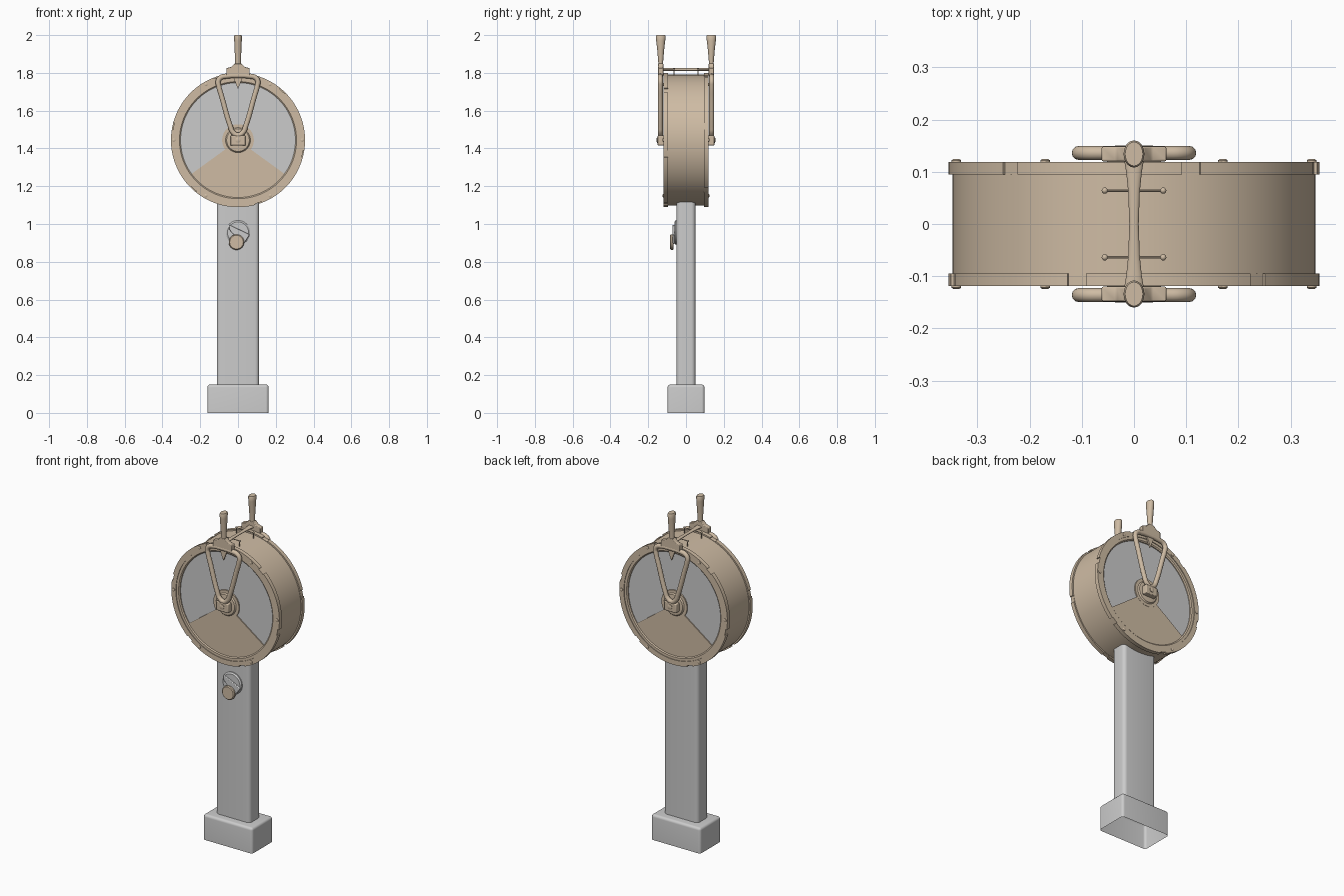
import bpy, bmesh, math
from math import sin, cos, radians, pi

if "Cube" in bpy.data.objects:
    bpy.data.objects.remove(bpy.data.objects["Cube"])

CZ = 1.444  # height of the drum axis
brass = bpy.data.materials.new("brass")
brass.diffuse_color = (0.62, 0.50, 0.37, 1)
brass.use_nodes = True
brass.node_tree.nodes["Principled BSDF"].inputs["Base Color"].default_value = brass.diffuse_color


def finish(name, bm, mat=None):
    bmesh.ops.recalc_face_normals(bm, faces=bm.faces)
    me = bpy.data.meshes.new(name)
    bm.to_mesh(me)
    bm.free()
    ob = bpy.data.objects.new(name, me)
    bpy.context.collection.objects.link(ob)
    if mat:
        me.materials.append(mat)
    return ob


def both_sides(ob):
    """Repeat a front part on the back, turned half way round."""
    back = ob.copy()
    back.name = "back_" + ob.name
    back.rotation_euler.z = pi
    bpy.context.collection.objects.link(back)
    return ob


def bridge(name, rings, mat, closed=False, caps=True):
    """Skin a list of equally sized vertex rings."""
    bm = bmesh.new()
    vs = [[bm.verts.new(p) for p in r] for r in rings]
    n = len(vs[0])
    for a, b in zip(vs, vs[1:] + vs[:1] if closed else vs[1:]):
        for i in range(n):
            j = (i + 1) % n
            bm.faces.new((a[i], a[j], b[j], b[i]))
    if caps and not closed:
        bm.faces.new(vs[0])
        bm.faces.new(vs[-1])
    return finish(name, bm, mat)


def prism(name, pts, y0, y1, mat=None, bevel=0):
    ob = bridge(name, [[(x, y, z) for x, z in pts] for y in (y0, y1)], mat)
    if bevel:
        m = ob.modifiers.new("bevel", 'BEVEL')
        m.width, m.segments = bevel, 2
    return ob


def lathe(name, prof, mat=None, cx=0, cz=CZ, n=96, closed=False):
    """Turn (radius, y) points round an axis parallel to y."""
    rings = [[(cx + r * cos(2 * pi * i / n), y, cz + r * sin(2 * pi * i / n))
              for i in range(n)] for r, y in prof]
    return bridge(name, rings, mat, closed)


def sector(r0, r1, a0, a1, n=48):
    ang = [radians(a0 + (a1 - a0) * i / n) for i in range(n + 1)]
    return ([(r1 * cos(a), CZ + r1 * sin(a)) for a in ang] +
            [(r0 * cos(a), CZ + r0 * sin(a)) for a in reversed(ang)])


def rounded_box(name, x, y, z0, z1, r, open_bottom=False, round_top=False):
    bm = bmesh.new()
    bmesh.ops.create_cube(bm, size=1)
    for v in bm.verts:
        v.co = (v.co.x * 2 * x, v.co.y * 2 * y, z1 if v.co.z > 0 else z0)
    edges = [e for e in bm.edges if abs(e.verts[0].co.z - e.verts[1].co.z) > 0.01
             or (round_top and e.verts[0].co.z > z1 - 0.01)]
    bmesh.ops.bevel(bm, geom=edges, offset=r, segments=5, profile=0.5, affect='EDGES')
    if open_bottom:
        bmesh.ops.delete(bm, geom=[f for f in bm.faces if f.calc_center_median().z < z0 + 1e-4],
                         context='FACES_ONLY')
    return finish(name, bm)


# pedestal
rounded_box("base", 0.162, 0.098, 0, 0.15, 0.015, True, True)
rounded_box("column", 0.112, 0.05, 0.14, 1.13, 0.022)

# drum
lathe("drum", [(0.347, -0.1), (0.347, 0.1)], brass)

# notched flange: six shallow gaps round the rim
outline = []
for k in range(6):
    s = 60 * k + 45
    outline += [(s, 0.349), (s + 3, 0.349), (s + 6, 0.349)]
    outline += [(s + 6.02 + 53.96 * i / 18, 0.355) for i in range(19)]
rings = []
for a, ro in outline:
    c, s = cos(radians(a)), sin(radians(a))
    rings.append([(r * c, y, CZ + r * s) for r, y in
                  ((ro, -0.119), (ro, -0.095), (0.325, -0.095), (0.325, -0.119))])
both_sides(bridge("flange", rings, brass, closed=True))
both_sides(lathe("bezel", [(0.327, -0.098), (0.327, -0.115), (0.31, -0.115),
                           (0.304, -0.11), (0.304, -0.098)], brass, closed=True))

# dial faces
both_sides(prism("dial_glass", sector(0.07, 0.306, -36, 216), -0.104, -0.099))
both_sides(prism("dial_plate", sector(0.01, 0.306, 216, 324), -0.11, -0.099, brass))
both_sides(lathe("hub_ring", [(0.084, -0.099), (0.084, -0.111), (0.066, -0.111),
                              (0.06, -0.118), (0.045, -0.12)], brass, n=48))

# flange bolts
for k in range(6):
    a = radians(60 * k)
    both_sides(lathe("bolt", [(0.009, -0.118), (0.009, -0.122), (0.006, -0.124)], brass,
                     0.34 * cos(a), CZ + 0.34 * sin(a), 12))

# lever pivot block and looped lever arm
both_sides(prism("pivot_block", [(-0.04, 1.415), (0.04, 1.415), (0.04, 1.468), (-0.04, 1.468)],
                 -0.15, -0.115, brass, 0.004))
both_sides(lathe("pivot_cap", [(0.014, -0.148), (0.014, -0.153), (0.01, -0.155)], brass, n=20))
half = [(0.06, 1.783), (0.092, 1.775), (0.105, 1.755), (0.103, 1.735), (0.085, 1.67),
        (0.04, 1.515), (0.028, 1.487)]
path = [(0, 1.786)] + half + [(0, 1.47)] + [(-x, z) for x, z in reversed(half)]
cu = bpy.data.curves.new("lever_loop", 'CURVE')
cu.dimensions = '3D'
cu.bevel_depth, cu.bevel_resolution, cu.resolution_u = 0.0135, 4, 5
sp = cu.splines.new('BEZIER')
sp.bezier_points.add(len(path) - 1)
for p, (x, z) in zip(sp.bezier_points, path):
    p.co = (x, -0.136, z)
    p.handle_left_type = p.handle_right_type = 'AUTO'
sp.use_cyclic_u = True
cu.materials.append(brass)
loop = bpy.data.objects.new("lever_loop", cu)
bpy.context.collection.objects.link(loop)
both_sides(loop)

# indicator pointer and shoulder under the grip
both_sides(prism("pointer", [(-0.028, 1.785), (0.028, 1.785), (0, 1.715)], -0.138, -0.128, brass))
shoulder = [(0.062, 1.785), (0.062, 1.825), (0.034, 1.832), (0.018, 1.85)]
both_sides(prism("shoulder", shoulder + [(-x, z) for x, z in reversed(shoulder)],
                 -0.148, -0.12, brass, 0.003))


def ellipse(cx, cy, cz, rx, rv, along_y, n=20):
    t = [2 * pi * i / n for i in range(n)]
    if along_y:
        return [(cx + rx * cos(a), cy, cz + rv * sin(a)) for a in t]
    return [(cx + rx * cos(a), cy + rv * sin(a), cz) for a in t]


# flared grips
grip = [(1.82, 0.014, 0.011), (1.86, 0.015, 0.013), (1.92, 0.018, 0.018),
        (1.97, 0.02, 0.024), (1.994, 0.02, 0.026), (2.0, 0.017, 0.023)]
both_sides(bridge("grip", [ellipse(0, -0.134, z, rx, ry, False) for z, rx, ry in grip], brass))

# bar tying both levers together, waisted in the middle
bar = [(-0.13, 0.02), (-0.1, 0.015), (-0.06, 0.011), (0, 0.009),
       (0.06, 0.011), (0.1, 0.015), (0.13, 0.02)]
bridge("cross_bar", [ellipse(0, y, 1.818, r, 0.007, True) for y, r in bar], brass)

# thin rods with ball ends on top of the drum
bm = bmesh.new()
for x in (-0.056, 0.056):
    g = bmesh.ops.create_uvsphere(bm, u_segments=12, v_segments=8, radius=0.006)
    bmesh.ops.translate(bm, verts=g["verts"], vec=(x, -0.064, 1.818))
    g = bmesh.ops.create_cone(bm, cap_ends=True, segments=10, radius1=0.003, radius2=0.003, depth=0.04)
    bmesh.ops.translate(bm, verts=g["verts"], vec=(x, -0.064, 1.798))
both_sides(finish("stop_pins", bm, brass))
both_sides(bridge("stop_rod", [[(x, -0.064 + 0.0025 * cos(a), 1.818 + 0.0025 * sin(a))
                                for a in [pi * i / 4 for i in range(8)]]
                               for x in (-0.056, 0.056)], brass))

# small crank on the column front
lathe("crank_plate", [(0.064, -0.048), (0.064, -0.056), (0.056, -0.062)], None, 0, 0.955, 40)
prism("crank_arm", [(-0.048, 0.997), (0.063, 0.944), (0.03, 0.895), (-0.035, 0.9),
                    (-0.01, 0.93), (-0.048, 0.972)], -0.072, -0.058, None, 0.003)
lathe("crank_knob", [(0.036, -0.066), (0.041, -0.07), (0.041, -0.08), (0.036, -0.085)],
      brass, -0.008, 0.904, 32)

# smooth the rounded surfaces, keep hard edges
bpy.ops.object.select_all(action='DESELECT')
seen = set()
for ob in bpy.context.scene.objects:
    if ob.type == 'MESH' and ob.data.name not in seen:
        seen.add(ob.data.name)
        ob.select_set(True)
        bpy.context.view_layer.objects.active = ob
bpy.ops.object.shade_smooth_by_angle(angle=radians(35))
